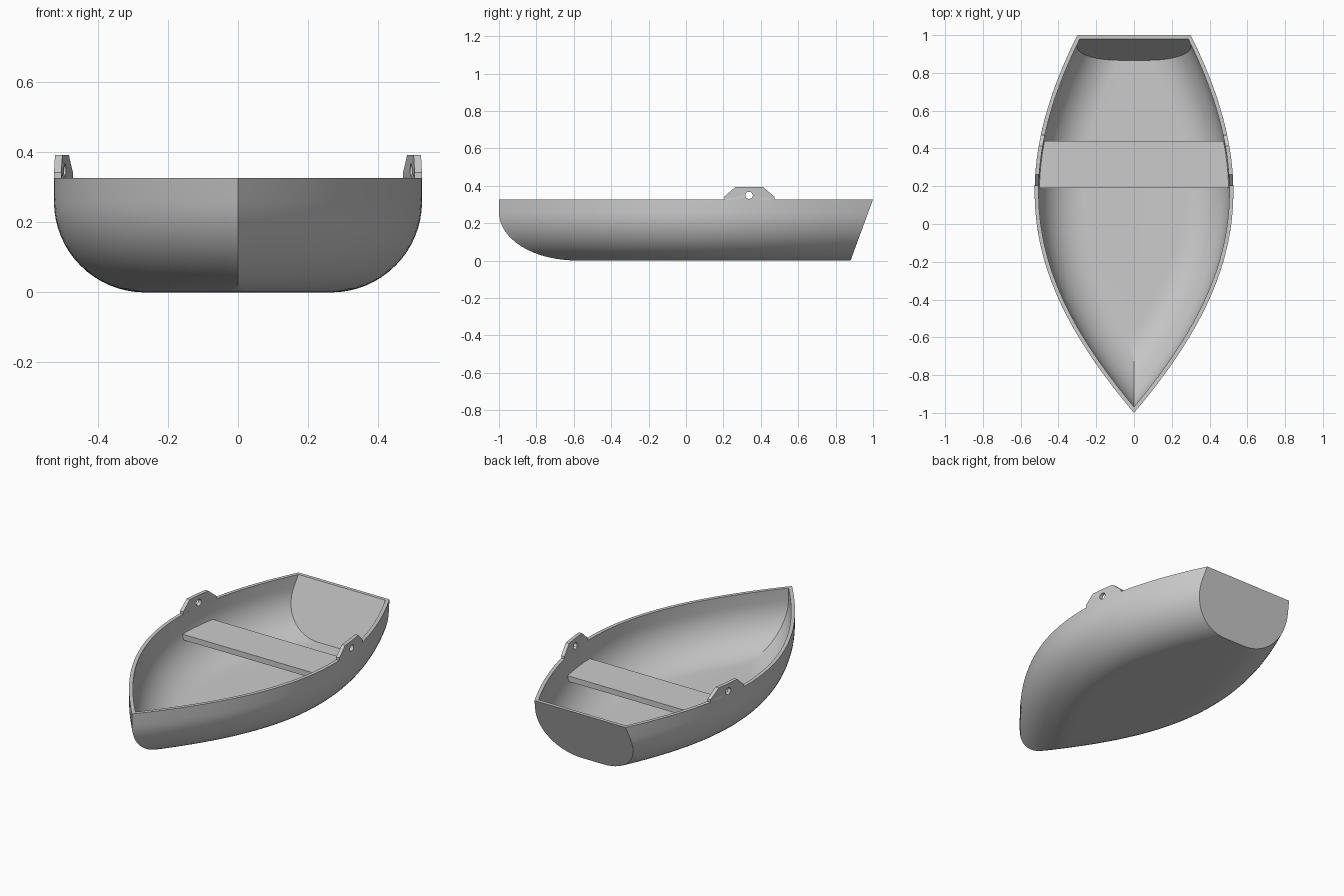
import bpy, bmesh, math

if "Cube" in bpy.data.objects:
    bpy.data.objects.remove(bpy.data.objects["Cube"])

H, WALL, CZ = 0.327, 0.021, 0.26      # rim height, wall thickness, bilge arc centre height
CTRL = [(0, -1), (0.55, -0.35), (0.70, 0.20), (0.30, 1.0)]   # half plan outline

paint = bpy.data.materials.new("plain_grey")
paint.diffuse_color = (0.6, 0.6, 0.6, 1)
paint.use_nodes = True
paint.node_tree.nodes["Principled BSDF"].inputs["Base Color"].default_value = paint.diffuse_color


def plan(t, d):
    """Plan outline point at t, moved inward by d."""
    u = 1 - t
    w = (u**3, 3*u*u*t, 3*u*t*t, t**3)
    v = (-3*u*u, 3*u*u - 6*u*t, 6*u*t - 3*t*t, 3*t*t)
    x, y = (sum(k * c[i] for k, c in zip(w, CTRL)) for i in (0, 1))
    dx, dy = (sum(k * c[i] for k, c in zip(v, CTRL)) for i in (0, 1))
    n = math.hypot(dx, dy)
    return x - d * dy / n, y + d * dx / n


def solve(f, lo, hi):
    for _ in range(45):
        mid = (lo + hi) / 2
        if f(mid) < 0:
            lo = mid
        else:
            hi = mid
    return (lo + hi) / 2


def x_at(y, d):
    """Half width at station y for inset d."""
    return plan(solve(lambda t: plan(t, d)[1] - y, 0.15, 1.3), d)[0]


def finish(bm, name, mirror=False):
    bmesh.ops.remove_doubles(bm, verts=bm.verts, dist=1e-5)
    if mirror:
        bmesh.ops.mirror(bm, geom=bm.verts[:] + bm.edges[:] + bm.faces[:],
                         axis='X', merge_dist=1e-5)
        bmesh.ops.remove_doubles(bm, verts=bm.verts, dist=1e-5)
    bmesh.ops.recalc_face_normals(bm, faces=bm.faces)
    me = bpy.data.meshes.new(name)
    bm.to_mesh(me)
    bm.free()
    me.materials.append(paint)
    ob = bpy.data.objects.new(name, me)
    bpy.context.collection.objects.link(ob)
    bpy.ops.object.select_all(action='DESELECT')
    ob.select_set(True)
    bpy.context.view_layer.objects.active = ob
    bpy.ops.object.shade_smooth_by_angle(angle=math.radians(30))
    return ob


# Hull: outer and inner skins with rounded bilge, joined by the rim
COLS, ARC = 48, 16


def skin(bm, inset):
    r = CZ - inset
    levels = [(inset, H)]
    for i in range(ARC + 1):
        a = math.pi / 2 * i / ARC
        levels.append((inset + r * (1 - math.cos(a)), CZ - r * math.sin(a)))
    rows = []
    for d, z in levels:
        stern = 0.88 + 0.12 * z / H - inset
        t0 = solve(lambda t: plan(t, d)[0], 0, 0.5) if d > 0 else 0
        t1 = solve(lambda t: plan(t, d)[1] - stern, 0.5, 1.3)
        row = []
        for j in range(COLS + 1):
            x, y = plan(t0 + (t1 - t0) * j / COLS, d)
            row.append(bm.verts.new((0 if j == 0 else x, y, z)))
        rows.append(row)
    # Flat bottom out to the centre line
    rows.append([bm.verts.new((0, v.co.y, v.co.z)) for v in rows[-1]])
    for a, b in zip(rows, rows[1:]):
        for j in range(COLS):
            bm.faces.new((a[j], a[j+1], b[j+1], b[j]))
    # Raked transom
    top = bm.verts.new((0, rows[0][-1].co.y, H))
    bm.faces.new([top] + [row[-1] for row in rows])
    return rows[0] + [top]


bm = bmesh.new()
outer, inner = skin(bm, 0), skin(bm, WALL)
for j in range(COLS + 1):
    bm.faces.new((outer[j], outer[j+1], inner[j+1], inner[j]))
finish(bm, "hull", mirror=True)

# Seat plank with ends following the hull side
bm = bmesh.new()
stations = [0.19 + 0.25 * i / 6 for i in range(7)]
loop = [(x_at(y, WALL), y) for y in stations]
loop += [(-x, y) for x, y in reversed(loop)]
face = bm.faces.new([bm.verts.new((x, y, 0.182)) for x, y in loop])
ext = bmesh.ops.extrude_face_region(bm, geom=[face])
for v in ext["geom"]:
    if isinstance(v, bmesh.types.BMVert):
        v.co.z += 0.033
finish(bm, "seat")

# Oarlock plates: curved with the rim, pierced by a round hole
HY, HZ, HR = 0.337, 0.343, 0.02
CORNERS = [(0.205, H), (0.472, H), (0.472, 0.342), (0.412, 0.393),
           (0.263, 0.393), (0.205, 0.342)]
STEPS = [12, 2, 5, 8, 5, 2]
edge = []
for k, n in enumerate(STEPS):
    (y0, z0), (y1, z1) = CORNERS[k], CORNERS[(k + 1) % 6]
    edge += [(y0 + (y1 - y0) * i / n, z0 + (z1 - z0) * i / n) for i in range(n)]
# Hole rim points share the direction of the plate edge points, so the hole
# sits just above the rim line
HZ = max(HZ, H + HR + 0.001)
hole = []
for y, z in edge:
    a = math.atan2(z - HZ, y - HY)
    hole.append((HY + HR * math.cos(a), HZ + HR * math.sin(a)))
for side, name in ((1, "oarlock_right"), (-1, "oarlock_left")):
    bm = bmesh.new()
    rings = [[bm.verts.new((side * x_at(y, d), y, z)) for y, z in ring]
             for ring, d in ((edge, 0), (hole, 0), (hole, WALL), (edge, WALL))]
    n = len(edge)
    for k in range(4):
        a, b = rings[k], rings[(k + 1) % 4]
        for j in range(n):
            bm.faces.new((a[j], a[(j+1) % n], b[(j+1) % n], b[j]))
    finish(bm, name)
